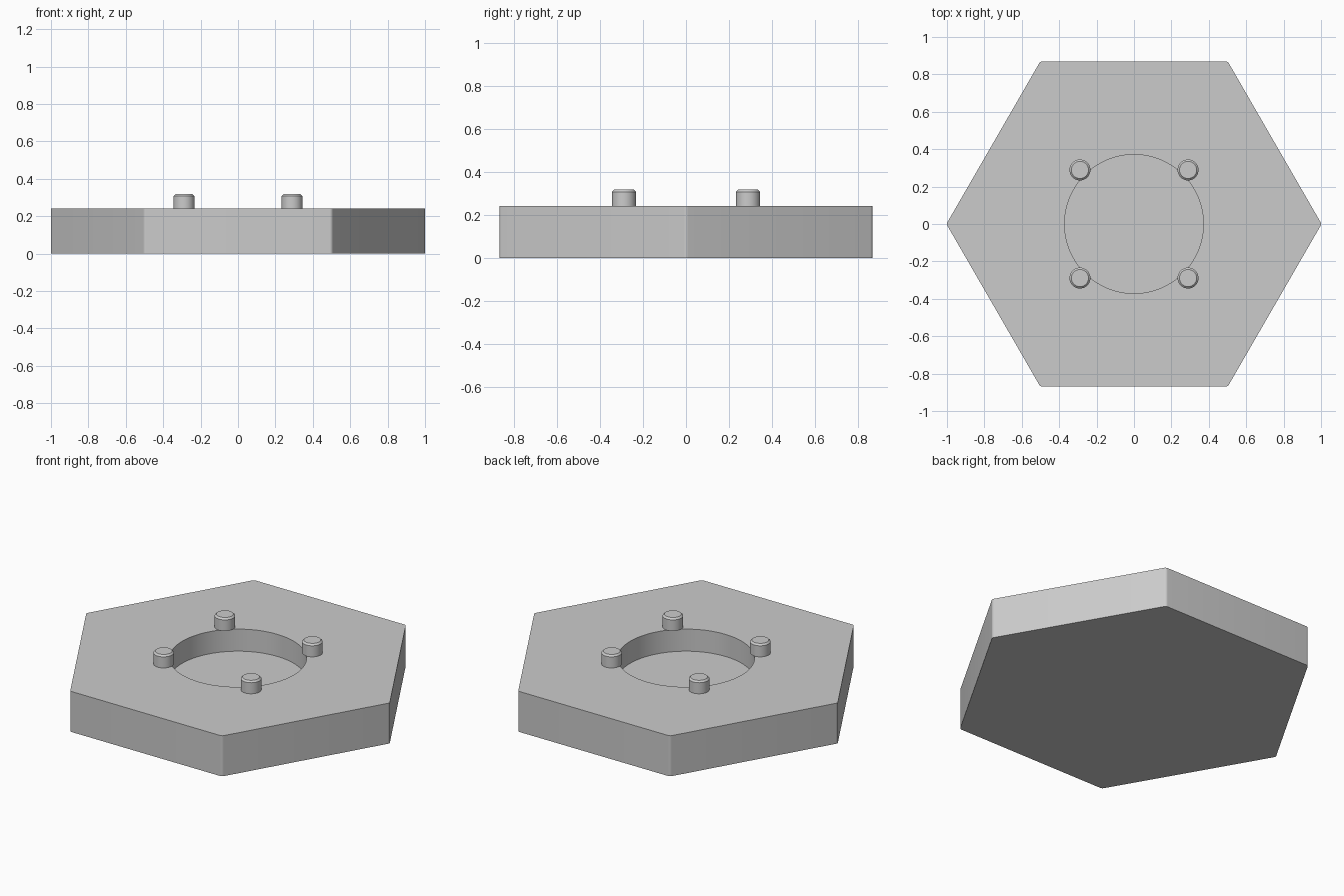
import bpy, bmesh
from math import radians, cos, sin, pi
from mathutils import Vector

cube = bpy.data.objects.get("Cube")
if cube:
    bpy.data.objects.remove(cube, do_unlink=True)

BASE_H, FLOOR_Z, RECESS_R = 0.242, 0.11, 0.371
PEG_TOP, PEG_R, PEG_OFFSET, CHAMFER = 0.318, 0.056, 0.289, 0.01

grey = bpy.data.materials.new("plain_grey")
grey.use_nodes = True
colour = (0.6, 0.6, 0.6, 1)
grey.diffuse_color = colour
grey.node_tree.nodes["Principled BSDF"].inputs["Base Color"].default_value = colour


def prism(name, outline, z0, z1):
    """Extrude a flat outline between two heights."""
    bm = bmesh.new()
    face = bm.faces.new([bm.verts.new((x, y, z0)) for x, y in outline])
    extruded = bmesh.ops.extrude_face_region(bm, geom=[face], use_keep_orig=True)
    for v in extruded["geom"]:
        if isinstance(v, bmesh.types.BMVert):
            v.co.z = z1
    bmesh.ops.recalc_face_normals(bm, faces=bm.faces)
    mesh = bpy.data.meshes.new(name)
    bm.to_mesh(mesh)
    bm.free()
    mesh.materials.append(grey)
    obj = bpy.data.objects.new(name, mesh)
    bpy.context.collection.objects.link(obj)
    return obj


def circle(radius, count):
    return [(radius * cos(2 * pi * i / count), radius * sin(2 * pi * i / count))
            for i in range(count)]


def activate(obj):
    bpy.ops.object.select_all(action='DESELECT')
    obj.select_set(True)
    bpy.context.view_layer.objects.active = obj


def rounded_hexagon(radius, fillet, steps=6):
    points = []
    centre = radius - fillet / cos(pi / 6)
    for corner in range(6):
        a = corner * pi / 3
        for s in range(steps + 1):
            b = a + (s / steps - 0.5) * pi / 3
            points.append((centre * cos(a) + fillet * cos(b),
                           centre * sin(a) + fillet * sin(b)))
    return points


# Hexagonal base with a round recess
base = prism("hexagonal_base", rounded_hexagon(1.003, 0.02), 0, BASE_H)
cutter = prism("recess_cutter", circle(RECESS_R, 96), FLOOR_Z, BASE_H + 0.2)
cutter.hide_render = True
cut = base.modifiers.new("recess", 'BOOLEAN')
cut.operation = 'DIFFERENCE'
cut.solver = 'EXACT'
cut.object = cutter
activate(base)
bpy.ops.object.modifier_apply(modifier=cut.name)
bpy.data.objects.remove(cutter, do_unlink=True)
bpy.ops.object.shade_smooth_by_angle(angle=radians(30))

# Four pegs with chamfered tops
for x_name, x in (("left", 1), ("right", -1)):
    for y_name, y in (("front", -1), ("back", 1)):
        peg = prism(f"{y_name}_{x_name}_peg", circle(PEG_R, 40), BASE_H, PEG_TOP)
        bm = bmesh.new()
        bm.from_mesh(peg.data)
        rim = [e for e in bm.edges if all(v.co.z > PEG_TOP - 0.001 for v in e.verts)]
        bmesh.ops.bevel(bm, geom=rim, offset=CHAMFER, segments=1, affect='EDGES')
        bm.to_mesh(peg.data)
        bm.free()
        peg.location = Vector((x * PEG_OFFSET, y * PEG_OFFSET, 0))
        activate(peg)
        bpy.ops.object.shade_smooth_by_angle(angle=radians(30))
